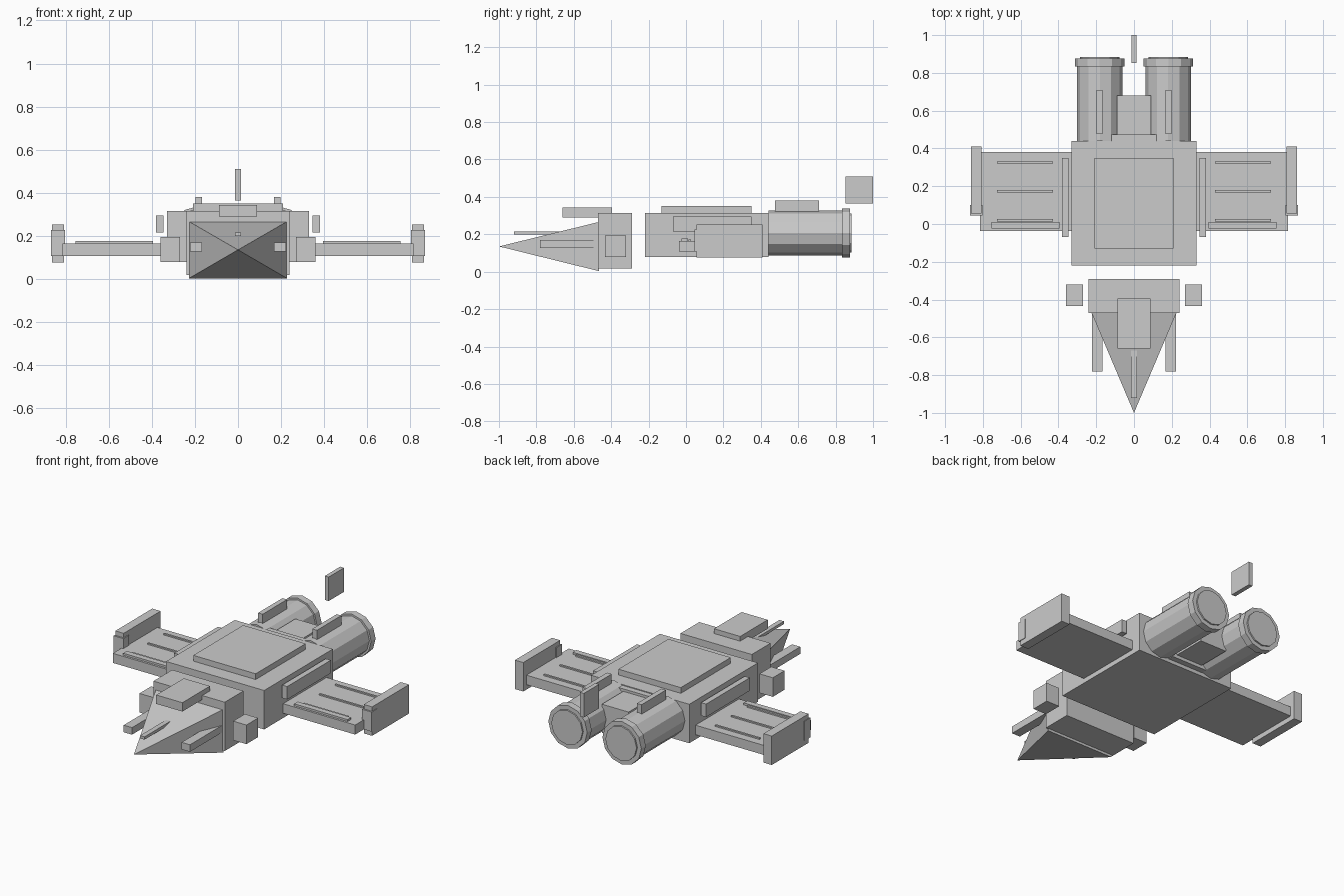
import bpy, bmesh
from math import radians
from mathutils import Matrix, Vector

if "Cube" in bpy.data.objects:
    bpy.data.objects.remove(bpy.data.objects["Cube"])


def finish(name, bm):
    bmesh.ops.recalc_face_normals(bm, faces=bm.faces)
    me = bpy.data.meshes.new(name)
    bm.to_mesh(me)
    bm.free()
    ob = bpy.data.objects.new(name, me)
    bpy.context.collection.objects.link(ob)
    return ob


def box(name, x, y, z):
    """Box from (min, max) ranges."""
    bm = bmesh.new()
    bmesh.ops.create_cube(bm, size=1)
    for v in bm.verts:
        v.co = Vector([(r[0] + r[1]) / 2 + c * (r[1] - r[0])
                       for r, c in zip((x, y, z), v.co)])
    return finish(name, bm)


def pair(name, x, y, z):
    """Box on the right and its mirror on the left."""
    box(name + "_right", x, y, z)
    box(name + "_left", (-x[1], -x[0]), y, z)


def drum(name, x, z, radius, y0, y1):
    """Twelve-sided cylinder along y."""
    bm = bmesh.new()
    m = Matrix.Translation((x, (y0 + y1) / 2, z)) @ Matrix.Rotation(radians(90), 4, 'X')
    bmesh.ops.create_cone(bm, cap_ends=True, segments=12, radius1=radius,
                          radius2=radius, depth=y1 - y0, matrix=m)
    return finish(name, bm)


# Hull and cockpit section
box("hull", (-0.33, 0.33), (-0.22, 0.44), (0.078, 0.315))
box("top_plate", (-0.21, 0.21), (-0.13, 0.35), (0.31, 0.35))
box("neck_block", (-0.24, 0.24), (-0.47, -0.29), (0.018, 0.315))
box("canopy", (-0.088, 0.088), (-0.66, -0.395), (0.29, 0.344))

# Four-sided pointed nose
bm = bmesh.new()
base = [bm.verts.new((x, -0.465, z)) for x, z in
        ((-0.227, 0.003), (0.227, 0.003), (0.227, 0.266), (-0.227, 0.266))]
tip = bm.verts.new((0, -1.0, 0.135))
bm.faces.new(base)
for i in range(4):
    bm.faces.new((base[i], base[(i + 1) % 4], tip))
finish("nose", bm)
box("nose_probe", (-0.015, 0.015), (-0.92, -0.65), (0.199, 0.216))
pair("nose_gun", (0.167, 0.223), (-0.78, -0.47), (0.127, 0.17))
pair("side_pod", (0.27, 0.36), (-0.433, -0.32), (0.078, 0.194))

# Wings with tip fins and surface strips
pair("wing", (0.32, 0.815), (-0.038, 0.38), (0.107, 0.165))
pair("wing_tip_fin", (0.808, 0.864), (0.055, 0.41), (0.077, 0.253))
pair("wing_tip_light", (0.803, 0.868), (0.045, 0.1), (0.107, 0.226))
pair("wing_flap", (0.395, 0.755), (-0.025, 0.01), (0.16, 0.177))
for i, y in enumerate((0.02, 0.173, 0.325)):
    pair("wing_line_%d" % (i + 1), (0.428, 0.726), (y - 0.006, y + 0.006), (0.16, 0.173))
pair("side_rail", (0.346, 0.38), (-0.07, 0.35), (0.216, 0.295))

# Engines
for side, s in (("right", 1), ("left", -1)):
    drum("engine_" + side, s * 0.181, 0.207, 0.12, 0.44, 0.85)
    drum("engine_flange_" + side, s * 0.182, 0.207, 0.131, 0.833, 0.876)
    drum("engine_nozzle_" + side, s * 0.182, 0.207, 0.105, 0.86, 0.885)
pair("engine_ridge", (0.167, 0.198), (0.476, 0.71), (0.31, 0.38))

# Block between the engines and tail fin
box("engine_bridge", (-0.09, 0.09), (0.43, 0.68), (0.12, 0.295))
box("engine_mount", (-0.12, 0.12), (0.40, 0.475), (0.10, 0.31))
box("tail_fin", (-0.013, 0.013), (0.853, 1.0), (0.364, 0.51))
